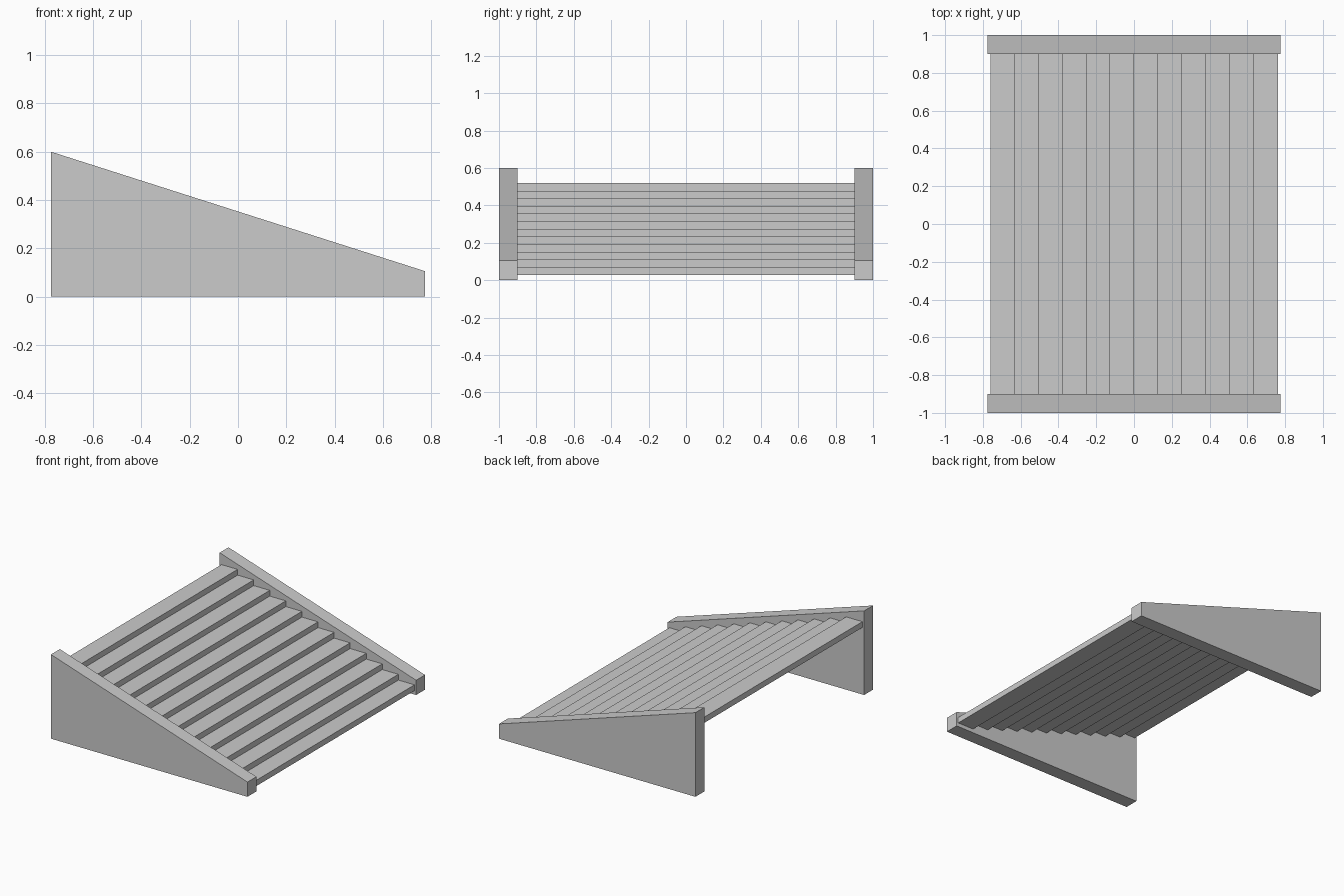
import bpy

if "Cube" in bpy.data.objects:
    bpy.data.objects.remove(bpy.data.objects["Cube"])

HALF_LEN = 0.775
STEPS = 12


def prism(name, profile, y0, y1):
    """Extrude an x/z profile (clockwise seen from +y side) along y."""
    n = len(profile)
    verts = [(x, y, z) for y in (y0, y1) for x, z in profile]
    faces = [tuple(range(n)), tuple(reversed(range(n, 2 * n)))]
    faces += [(i, i + n, (i + 1) % n + n, (i + 1) % n) for i in range(n)]
    mesh = bpy.data.meshes.new(name)
    mesh.from_pydata(verts, [], faces)
    mesh.update()
    obj = bpy.data.objects.new(name, mesh)
    bpy.context.collection.objects.link(obj)
    return obj


# Sloping side walls
side = [(-HALF_LEN, 0), (HALF_LEN, 0), (HALF_LEN, 0.105), (-HALF_LEN, 0.6)]
prism("front_side_wall", side, -1.0, -0.9)
prism("back_side_wall", side, 0.9, 1.0)

# Level treads stepping down between the walls
for i in range(STEPS):
    x1 = -0.633 + i * 0.1268
    x0 = x1 - 0.128
    z1 = 0.519 - i * 0.0409
    z0 = z1 - 0.0415
    prism(f"tread_{i + 1}", [(x0, z0), (x1, z0), (x1, z1), (x0, z1)], -0.9, 0.9)
